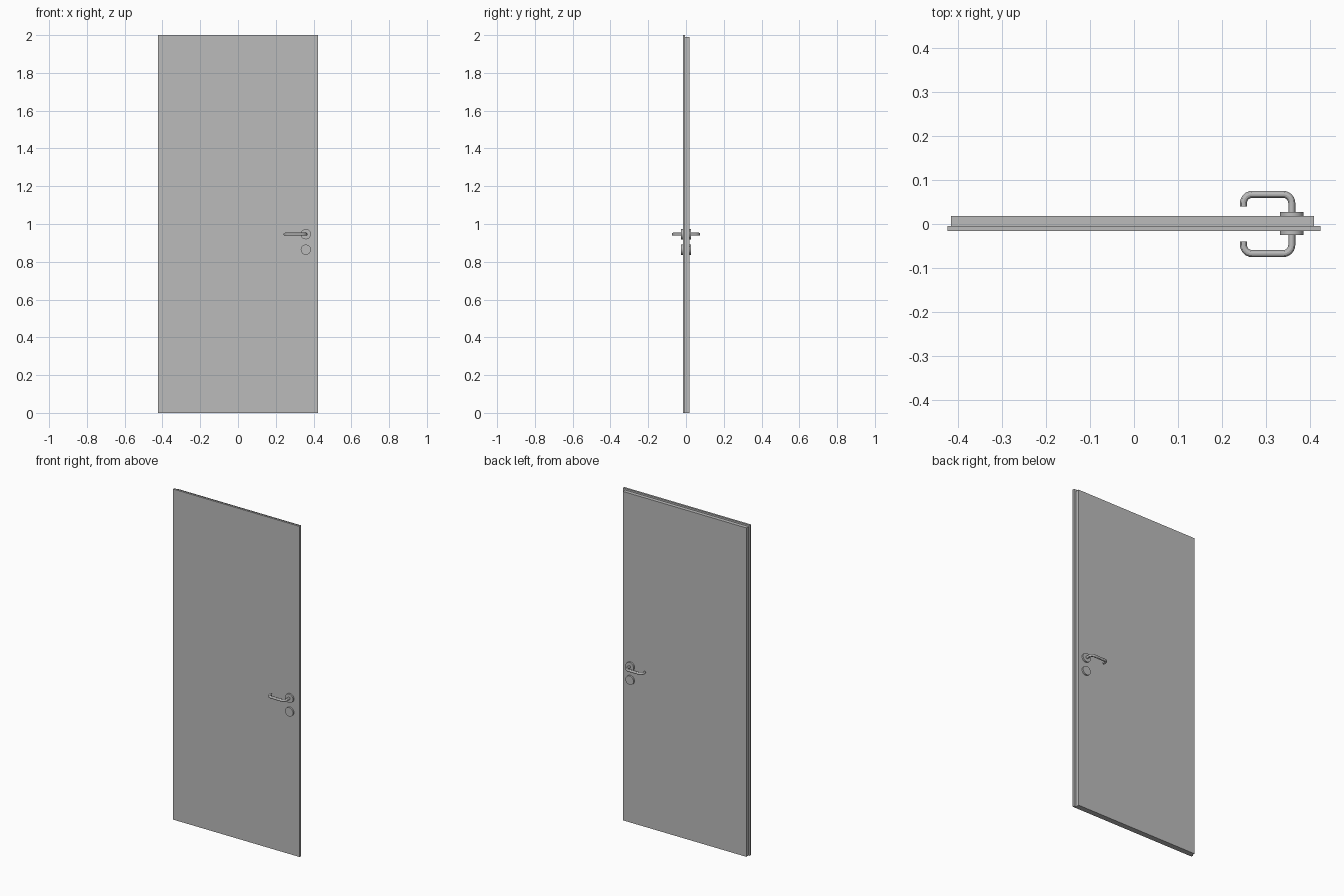
import bpy, math
from mathutils import Vector, Matrix

cube = bpy.data.objects.get("Cube")
if cube:
    bpy.data.objects.remove(cube, do_unlink=True)


def material(name, rgb):
    m = bpy.data.materials.new(name)
    m.use_nodes = True
    m.diffuse_color = (*rgb, 1)
    m.node_tree.nodes["Principled BSDF"].inputs["Base Color"].default_value = (*rgb, 1)
    return m


GREY = material("plain grey", (0.5, 0.5, 0.5))


def box(name, low, high):
    low, high = Vector(low), Vector(high)
    bpy.ops.mesh.primitive_cube_add(size=1, location=(low + high) / 2)
    ob = bpy.context.object
    ob.name = name
    ob.data.transform(Matrix.Diagonal((*(high - low), 1)))
    ob.data.materials.append(GREY)


def disc(name, z, y_in, y_out):
    bpy.ops.mesh.primitive_cylinder_add(
        vertices=32, radius=0.027, depth=abs(y_out - y_in),
        location=(HANDLE_X, (y_in + y_out) / 2, z), rotation=(math.pi / 2, 0, 0))
    ob = bpy.context.object
    ob.name = name
    ob.data.materials.append(GREY)
    bpy.ops.object.shade_smooth_by_angle()


def bend(centre, radius, start, steps=6):
    """Quarter circle in plan, turning from the given angle."""
    angles = [start + math.pi / 2 * i / steps for i in range(steps + 1)]
    return [(centre[0] + radius * math.cos(a), centre[1] + radius * math.sin(a)) for a in angles]


def lever(name, side, wall):
    # Path in plan: stem out of the door, along, and back towards the door
    r, reach, tip_x = 0.02, 0.0675, 0.249
    path = [(HANDLE_X, wall)]
    path += bend((HANDLE_X - r, reach - r), r, 0)
    path += bend((tip_x + r, reach - r), r, math.pi / 2)
    path.append((tip_x, 0.04))
    curve = bpy.data.curves.new(name, "CURVE")
    curve.dimensions = "3D"
    curve.bevel_depth = 0.008
    curve.bevel_resolution = 4
    curve.use_fill_caps = True
    spline = curve.splines.new("POLY")
    spline.points.add(len(path) - 1)
    for point, (x, y) in zip(spline.points, path):
        point.co = (x, side * y, HANDLE_Z, 1)
    ob = bpy.data.objects.new(name, curve)
    bpy.context.collection.objects.link(ob)
    bpy.ops.object.select_all(action="DESELECT")
    ob.select_set(True)
    bpy.context.view_layer.objects.active = ob
    bpy.ops.object.convert(target="MESH")
    ob = bpy.context.object
    ob.data.materials.append(GREY)
    bpy.ops.object.shade_smooth_by_angle()


HANDLE_X, HANDLE_Z, LOCK_Z = 0.359, 0.946, 0.864
FRONT, STEP, BACK = -0.016, -0.004, 0.018

# Rebated door leaf: wide front face, narrower body behind
box("front_panel", (-0.424, FRONT, 0), (0.424, STEP, 2))
box("back_panel", (-0.416, STEP, 0), (0.41, BACK, 1.99))

# Matching fittings on both faces
for label, side, face in (("front", -1, FRONT), ("back", 1, BACK)):
    outer = face + side * 0.0095
    disc(label + "_handle_rose", HANDLE_Z, face, outer)
    disc(label + "_lock_rose", LOCK_Z, face, outer)
    lever(label + "_lever", side, abs(face))
